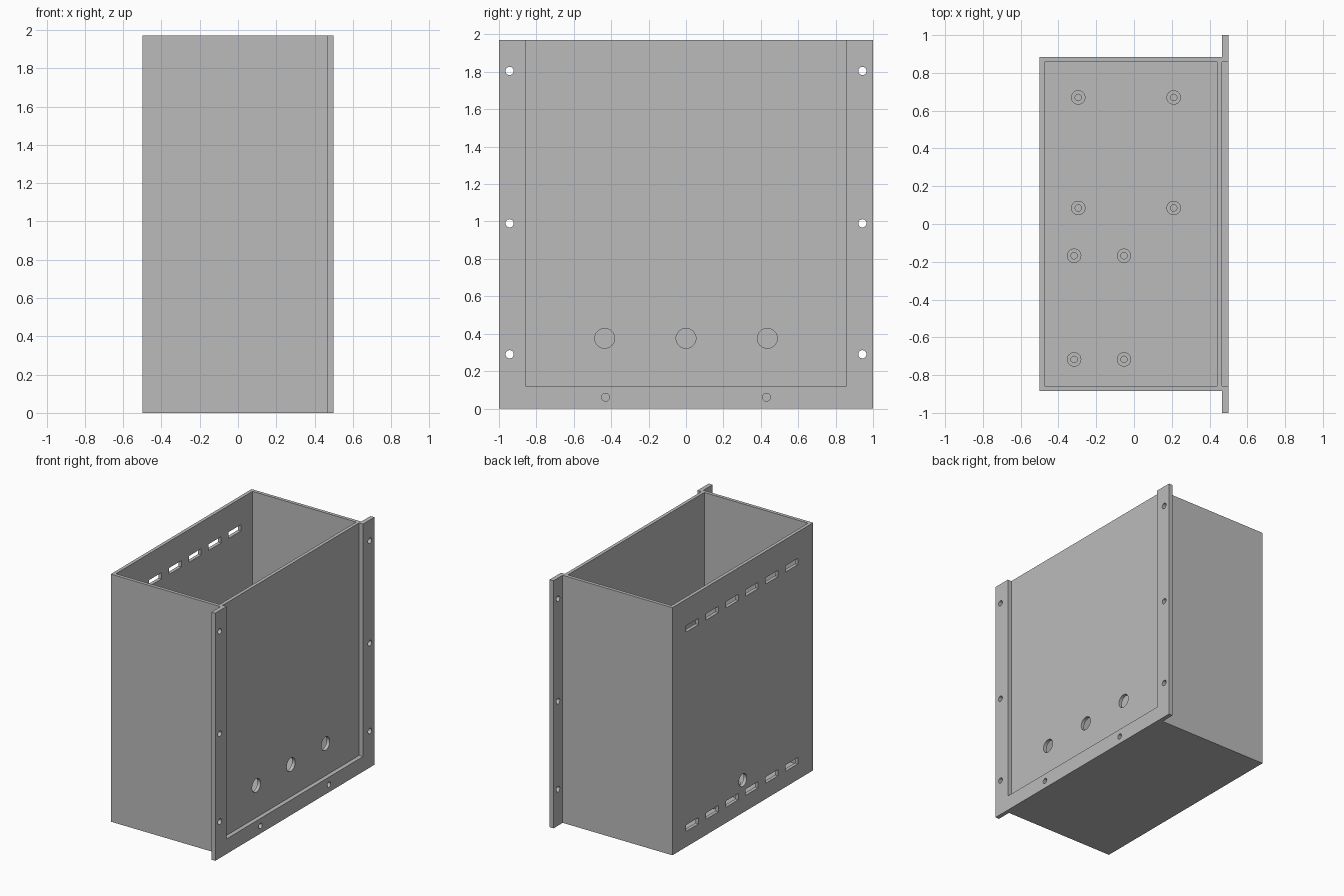
import bpy, bmesh
from math import pi
from mathutils import Matrix, Vector

cube = bpy.data.objects.get("Cube")
if cube:
    bpy.data.objects.remove(cube, do_unlink=True)

grey = bpy.data.materials.new("plain grey")
GREY = (0.5, 0.5, 0.5, 1)
grey.use_nodes = True
grey.diffuse_color = GREY
grey.node_tree.nodes["Principled BSDF"].inputs["Base Color"].default_value = GREY

HEIGHT, WALL = 1.97, 0.027
BACK, PANEL, FRONT = -0.5, 0.466, 0.5     # x of rear wall, panel face, flange face
HALF, INNER = 0.885, 0.858                # half width of the case, outside and inside


def box(bm, lo, hi):
    lo, hi = Vector(lo), Vector(hi)
    m = Matrix.Translation((lo + hi) / 2) @ Matrix.Diagonal((*(hi - lo), 1))
    bmesh.ops.create_cube(bm, size=1, matrix=m)


def rod(bm, centre, radius, length, axis="Z"):
    turn = Matrix.Rotation(pi / 2, 4, "Y") if axis == "X" else Matrix()
    bmesh.ops.create_cone(bm, cap_ends=True, segments=32, radius1=radius, radius2=radius,
                          depth=length, matrix=Matrix.Translation(centre) @ turn)


def finish(name, bm):
    mesh = bpy.data.meshes.new(name)
    bmesh.ops.recalc_face_normals(bm, faces=bm.faces)
    bm.to_mesh(mesh)
    bm.free()
    mesh.materials.append(grey)
    obj = bpy.data.objects.new(name, mesh)
    bpy.context.collection.objects.link(obj)
    return obj


def activate(obj):
    bpy.ops.object.select_all(action="DESELECT")
    obj.select_set(True)
    bpy.context.view_layer.objects.active = obj


def cut(obj, bm):
    cutter = finish("cutter", bm)
    cutter.hide_render = True
    mod = obj.modifiers.new("cut", "BOOLEAN")
    mod.operation, mod.solver, mod.object = "DIFFERENCE", "EXACT", cutter
    activate(obj)
    bpy.ops.object.modifier_apply(modifier=mod.name)
    bpy.data.objects.remove(cutter, do_unlink=True)


# Open-topped case
bm = bmesh.new()
box(bm, (BACK, -HALF, 0), (PANEL, HALF, HEIGHT))
case = finish("case", bm)
bm = bmesh.new()
box(bm, (BACK + WALL, -INNER, WALL), (PANEL - WALL, INNER, HEIGHT + 0.2))
cut(case, bm)

# Rear vent slots and cable hole, front panel holes
bm = bmesh.new()
for z in (0.15, 1.735):
    for i in range(6):
        y = 0.635 - 0.25 * i
        box(bm, (BACK - 0.1, y - 0.078, z - 0.025), (BACK + 0.1, y + 0.078, z + 0.025))
rod(bm, (BACK, 0, 0.26), 0.05, 0.2, "X")
for y in (-0.435, 0, 0.435):
    rod(bm, (PANEL, y, 0.375), 0.053, 0.2, "X")
cut(case, bm)

# U-shaped mounting flange
bm = bmesh.new()
outline = [(-1, 0), (1, 0), (1, HEIGHT), (INNER, HEIGHT), (INNER, 0.12),
           (-INNER, 0.12), (-INNER, HEIGHT), (-1, HEIGHT)]
face = bm.faces.new([bm.verts.new((PANEL, y, z)) for y, z in outline])
new = bmesh.ops.extrude_face_region(bm, geom=[face])["geom"]
bmesh.ops.translate(bm, vec=(FRONT - PANEL, 0, 0),
                    verts=[v for v in new if isinstance(v, bmesh.types.BMVert)])
flange = finish("mounting_flange", bm)

# Screw holes in the flange
bm = bmesh.new()
for side in (-1, 1):
    for z in (0.29, 0.99, 1.805):
        rod(bm, (FRONT, side * 0.943, z), 0.022, 0.2, "X")
    rod(bm, (FRONT, side * 0.43, 0.06), 0.021, 0.2, "X")
cut(flange, bm)

# Hollow standoffs on the floor, two groups of four
bm = bmesh.new()
holes = bmesh.new()
for xs, ys in (((-0.295, 0.21), (0.085, 0.67)), ((-0.317, -0.053), (-0.168, -0.717))):
    for x in xs:
        for y in ys:
            rod(bm, (x, y, WALL + 0.05), 0.038, 0.1)
            rod(holes, (x, y, WALL + 0.08), 0.017, 0.14)
standoffs = finish("standoffs", bm)
cut(standoffs, holes)

# Smooth the round walls, keep edges sharp
for obj in (case, flange, standoffs):
    activate(obj)
    bpy.ops.object.shade_smooth_by_angle(angle=pi / 6)
